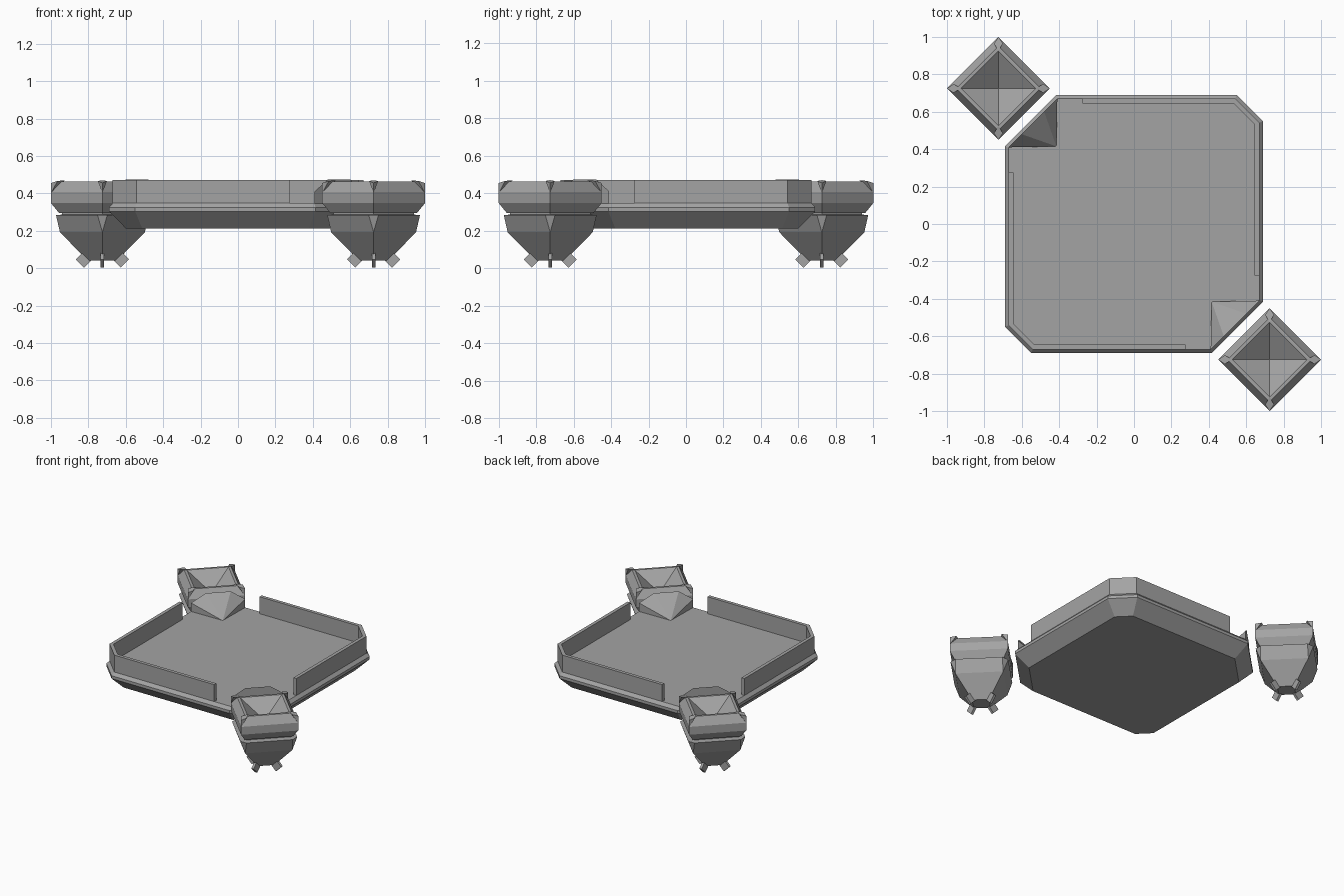
import bpy, bmesh
from math import pi
from mathutils import Matrix, Vector

cube = bpy.data.objects.get("Cube")
if cube:
    bpy.data.objects.remove(cube, do_unlink=True)

grey = bpy.data.materials.new("stone grey")
grey.use_nodes = True
COLOUR = (0.37, 0.37, 0.37, 1)
grey.diffuse_color = COLOUR
grey.node_tree.nodes["Principled BSDF"].inputs["Base Color"].default_value = COLOUR


def finish(name, bm, turn=0):
    """Weld, orient and place a part, turned about the centre."""
    bmesh.ops.remove_doubles(bm, verts=bm.verts, dist=0.0005)
    bmesh.ops.recalc_face_normals(bm, faces=bm.faces)
    bmesh.ops.transform(bm, matrix=Matrix.Rotation(turn, 4, "Z"), verts=bm.verts)
    mesh = bpy.data.meshes.new(name)
    bm.to_mesh(mesh)
    bm.free()
    mesh.materials.append(grey)
    obj = bpy.data.objects.new(name, mesh)
    bpy.context.collection.objects.link(obj)


def loft(bm, rings, caps=True):
    """Skin a stack of closed rings."""
    rows = [[bm.verts.new(p) for p in ring] for ring in rings]
    n = len(rows[0])
    for a, b in zip(rows, rows[1:]):
        for i in range(n):
            j = (i + 1) % n
            bm.faces.new((a[i], a[j], b[j], b[i]))
    if caps:
        bm.faces.new(rows[0])
        bm.faces.new(rows[-1])


def platform_ring(inset, z):
    """Square with two small and two large cut corners, shrunk evenly."""
    h = 0.69 - inset
    small = 1.24 - inset * 2 ** 0.5 - h
    large = 1.105 - inset * 2 ** 0.5 - h
    half = [(h, -large), (h, small), (small, h), (-large, h)]
    return [(s * x, s * y, z) for s in (1, -1) for x, y in half]


def diamond(r, z, cut=0):
    """Square standing on its corner, with optional trimmed corners."""
    pts = []
    for k in range(4):
        turn = Matrix.Rotation(k * pi / 2, 3, "Z")
        pts += [turn @ Vector((r, -cut, z)), turn @ Vector((r, cut, z))]
    return pts


# Platform slab
bm = bmesh.new()
loft(bm, [platform_ring(0.09, 0.213), platform_ring(0, 0.304),
          platform_ring(0, 0.325), platform_ring(0.02, 0.347)])
finish("platform", bm)

PIVOT = Vector((0.725, -0.725, 0))
for side, turn in (("front", 0), ("back", pi)):
    # Parapet wrapping one small cut corner
    bm = bmesh.new()
    rings = []
    END, DECK, TOP = 0.275, 0.34, 0.472
    outer, inner = platform_ring(0.02, 0), platform_ring(0.045, 0)
    o, i = outer[1], inner[1]
    path = [((o[0], -END), (i[0], -END)), (o[:2], i[:2]),
            (outer[2][:2], inner[2][:2]), ((-END, o[0]), (-END, i[0]))]
    for a, b in path:
        rings.append([(*a, DECK), (*a, TOP), (*b, TOP), (*b, DECK)])
    loft(bm, rings)
    finish(side + "_parapet", bm, turn + pi)

    # Corner ramp: fan from a floor point up to an arched edge
    bm = bmesh.new()
    tip = bm.verts.new((0.415, -0.415, 0.345))
    half = [(0.41, 0.34), (0.41, 0.41), (0.48, 0.474)]
    arch = [(x, x - 1.08, z) for x, z in half]
    arch += [(-y, -x, z) for x, y, z in reversed(arch)]
    back = [bm.verts.new(p) for p in arch]
    bm.faces.new(back)
    for k in range(len(back)):
        bm.faces.new((tip, back[k], back[(k + 1) % len(back)]))
    finish(side + "_corner_ramp", bm, turn)

    # Pod body with a sunken pyramid on top
    bm = bmesh.new()
    loft(bm, [diamond(0.08, 0.042), diamond(0.227, 0.192),
              diamond(0.248, 0.284, 0.026), diamond(0.215, 0.286),
              diamond(0.215, 0.294), diamond(0.232, 0.295),
              diamond(0.275, 0.348), diamond(0.275, 0.406),
              diamond(0.225, 0.464), diamond(0.2, 0.464),
              diamond(0, 0.35)], caps=False)
    bmesh.ops.contextual_create(bm, geom=[])
    bottom = [bm.verts.new(p) for p in diamond(0.08, 0.042)[::2]]
    bm.faces.new(bottom)
    bmesh.ops.translate(bm, vec=PIVOT, verts=bm.verts)
    finish(side + "_pod", bm, turn)

    # Horns on the pod's upper corners
    bm = bmesh.new()
    for k in range(4):
        spin = Matrix.Rotation(k * pi / 2, 3, "Z")
        pts = [(0.275, 0, 0.4), (0.275, 0, 0.455), (0.24, 0.024, 0.466),
               (0.2, 0, 0.47), (0.24, -0.024, 0.466)]
        base, nose, left, rear, right = [
            bm.verts.new(spin @ Vector(p) + PIVOT) for p in pts]
        for f in ((base, nose, left), (base, right, nose), (base, left, rear),
                  (base, rear, right), (nose, right, rear, left)):
            bm.faces.new(f)
    finish(side + "_pod_horns", bm, turn)

    # Splayed thin feet under the pod
    bm = bmesh.new()
    for k in range(4):
        m = (Matrix.Translation(PIVOT) @ Matrix.Rotation(k * pi / 2, 4, "Z")
             @ Matrix.Translation((0.093, 0, 0.052))
             @ Matrix.Rotation(pi / 4, 4, "Y")
             @ Matrix.Diagonal((0.077, 0.018, 0.062, 1)))
        bmesh.ops.create_cube(bm, size=1, matrix=m)
    finish(side + "_pod_feet", bm, turn)
